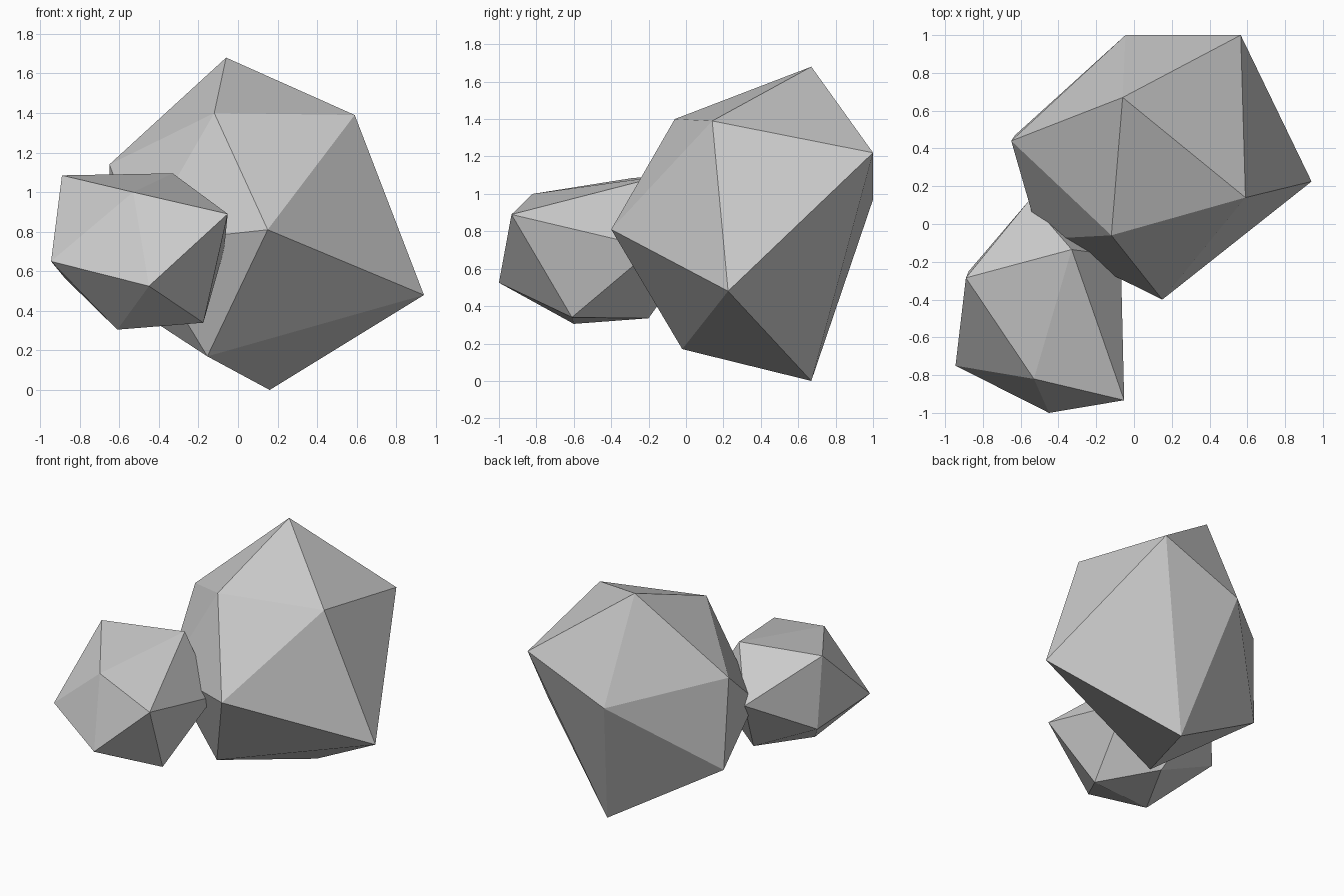
import bpy, bmesh

if "Cube" in bpy.data.objects:
    bpy.data.objects.remove(bpy.data.objects["Cube"])


def rock(name, top, upper, lower, bottom):
    """Faceted 20-sided stone: a cap point, two staggered rings of five, a base point."""
    bm = bmesh.new()
    t, b = bm.verts.new(top), bm.verts.new(bottom)
    u = [bm.verts.new(p) for p in upper]
    w = [bm.verts.new(p) for p in lower]
    for i in range(5):
        j = (i + 1) % 5
        bm.faces.new((t, u[i], u[j]))
        bm.faces.new((u[i], w[i], u[j]))
        bm.faces.new((u[j], w[i], w[j]))
        bm.faces.new((b, w[j], w[i]))
    bmesh.ops.recalc_face_normals(bm, faces=bm.faces)
    mesh = bpy.data.meshes.new(name)
    bm.to_mesh(mesh)
    bm.free()
    obj = bpy.data.objects.new(name, mesh)
    bpy.context.collection.objects.link(obj)
    return obj


# Large boulder at the back right
rock("large_rock",
     (-0.06, 0.67, 1.68),
     [(0.59, 0.14, 1.39), (-0.12, -0.06, 1.40), (-0.65, 0.44, 1.14),
      (-0.045, 1.0, 0.97), (0.565, 1.0, 1.22)],
     [(0.15, -0.40, 0.81), (-0.50, -0.08, 0.74), (-0.63, 0.47, 0.48),
      (0.16, 0.67, 0.0), (0.94, 0.225, 0.48)],
     (-0.155, -0.02, 0.17))

# Small boulder leaning against it at the front left
rock("small_rock",
     (-0.53, -0.82, 1.0),
     [(-0.89, -0.285, 1.085), (-0.33, -0.135, 1.095), (-0.052, -0.933, 0.89),
      (-0.45, -1.0, 0.525), (-0.945, -0.75, 0.65)],
     [(-0.555, 0.125, 0.79), (-0.07, -0.17, 0.71), (-0.175, -0.61, 0.34),
      (-0.61, -0.60, 0.305), (-0.875, -0.25, 0.565)],
     (-0.40, -0.20, 0.335))
